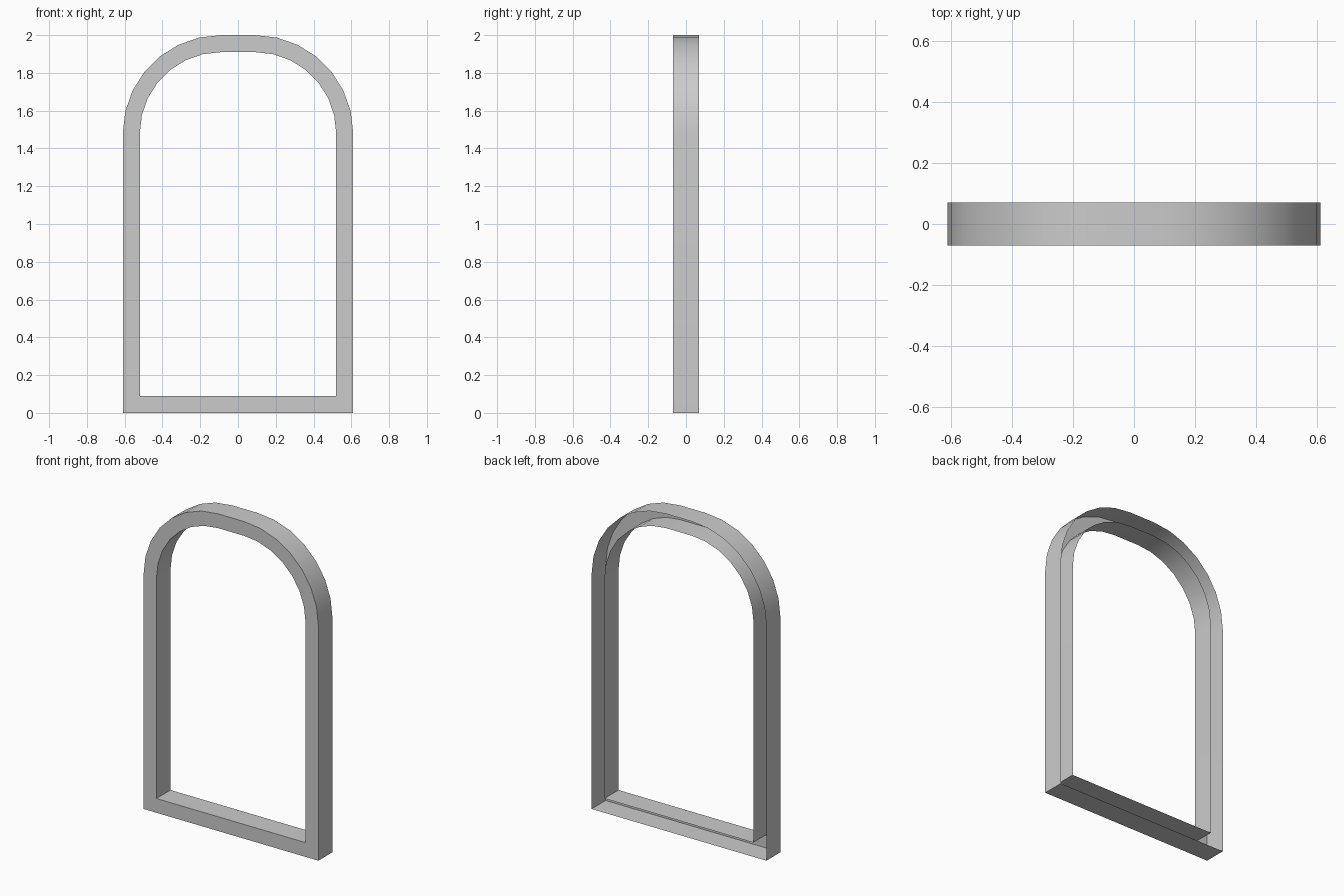
import bpy, bmesh
from math import sin, cos, pi

if "Cube" in bpy.data.objects:
    bpy.data.objects.remove(bpy.data.objects["Cube"])

HALF_W, HEIGHT, HALF_D = 0.61, 2.0, 0.07
RADIUS, BORDER, SEGS = 0.52, 0.09, 7


def arch(inset):
    """Arched outline in XZ: square bottom corners, rounded top corners."""
    r = RADIUS - inset
    cx, cz = HALF_W - RADIUS, HEIGHT - RADIUS
    right = [(HALF_W - inset, inset)]
    for k in range(SEGS + 1):
        t = k * pi / 2 / SEGS
        right.append((cx + r * cos(t), cz + r * sin(t)))
    return right + [(-x, z) for x, z in reversed(right)]


bm = bmesh.new()


def ring(points, y):
    return [bm.verts.new((x, y, z)) for x, z in points]


def bridge(a, b):
    n = len(a)
    for i in range(n):
        j = (i + 1) % n
        bm.faces.new((a[i], a[j], b[j], b[i]))


# Channel section: outer wall, front face, inner wall; the back is open
outer, inner = arch(0), arch(BORDER)
rings = [ring(outer, HALF_D), ring(outer, -HALF_D),
         ring(inner, -HALF_D), ring(inner, HALF_D)]
for a, b in zip(rings, rings[1:]):
    bridge(a, b)

# Make the front face point toward -y, with the walls consistent
bmesh.ops.recalc_face_normals(bm, faces=bm.faces)
bm.normal_update()
if any(f.normal.y > 0.5 for f in bm.faces):
    bmesh.ops.reverse_faces(bm, faces=bm.faces)

mesh = bpy.data.meshes.new("arched_frame")
bm.to_mesh(mesh)
bm.free()
frame = bpy.data.objects.new("arched_frame", mesh)
bpy.context.collection.objects.link(frame)

# Smooth the arch, keep the corners sharp
bpy.context.view_layer.objects.active = frame
frame.select_set(True)
bpy.ops.object.shade_smooth_by_angle(angle=pi / 6)
